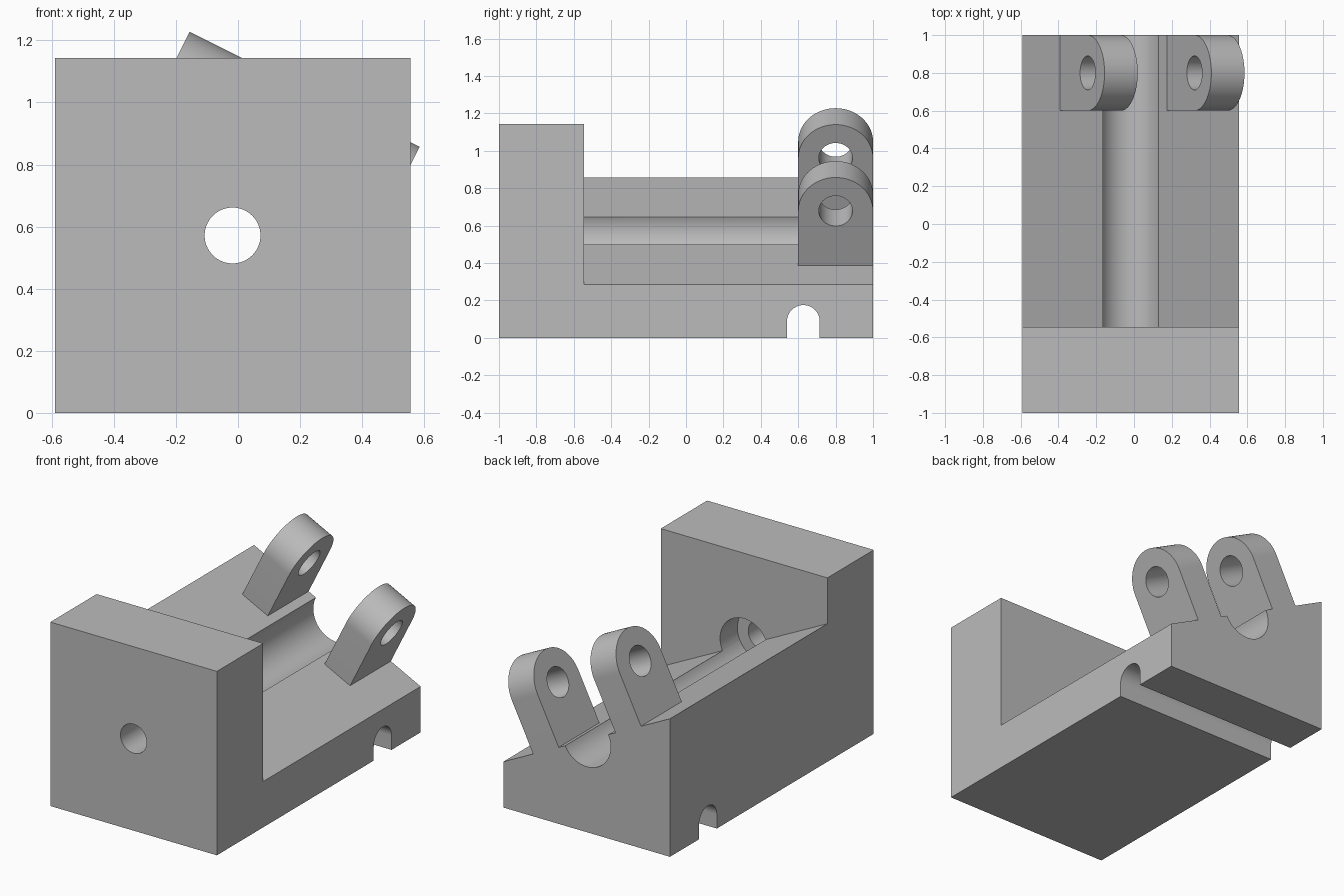
import bpy
import bmesh
from math import atan, cos, sin, pi
from mathutils import Vector

if "Cube" in bpy.data.objects:
    bpy.data.objects.remove(bpy.data.objects["Cube"])

grey = bpy.data.materials.new("plain_grey")
grey.use_nodes = True
GREY = (0.5, 0.5, 0.5, 1)
grey.diffuse_color = GREY
grey.node_tree.nodes["Principled BSDF"].inputs["Base Color"].default_value = GREY

X, Y, Z = Vector((1, 0, 0)), Vector((0, 1, 0)), Vector((0, 0, 1))
LEFT, RIGHT, HEIGHT, WALL = -0.59, 0.555, 1.143, -0.545
TILT = atan(0.5)
ALONG = Vector((cos(TILT), 0, -sin(TILT)))   # down the sloped bed
UP = Vector((sin(TILT), 0, cos(TILT)))       # out of the sloped bed
CENTRE = Vector(((LEFT + RIGHT) / 2, 0, HEIGHT / 2))


def arc(u, v, r, start, end, steps):
    return [(u + r * cos(start + (end - start) * i / steps),
             v + r * sin(start + (end - start) * i / steps)) for i in range(steps + 1)]


def circle(u, v, r, steps=64):
    return arc(u, v, r, 0, 2 * pi, steps)[:-1]


def prism(name, profile, origin, u, v, sweep):
    """Sweep a flat profile, drawn on axes u and v, along a vector."""
    bm = bmesh.new()
    face = bm.faces.new([bm.verts.new(origin + u * a + v * b) for a, b in profile])
    swept = bmesh.ops.extrude_face_region(bm, geom=[face])["geom"]
    bmesh.ops.translate(bm, vec=sweep, verts=[g for g in swept if isinstance(g, bmesh.types.BMVert)])
    bmesh.ops.recalc_face_normals(bm, faces=bm.faces)
    mesh = bpy.data.meshes.new(name)
    bm.to_mesh(mesh)
    bm.free()
    mesh.materials.append(grey)
    obj = bpy.data.objects.new(name, mesh)
    bpy.context.collection.objects.link(obj)
    return obj


def activate(obj):
    bpy.ops.object.select_all(action='DESELECT')
    obj.select_set(True)
    bpy.context.view_layer.objects.active = obj


def cut(obj, cutter):
    cutter.hide_render = True
    mod = obj.modifiers.new("cut", 'BOOLEAN')
    mod.operation, mod.solver, mod.object = 'DIFFERENCE', 'EXACT', cutter
    activate(obj)
    bpy.ops.object.modifier_apply(modifier=mod.name)
    bpy.data.objects.remove(cutter)


def smooth(obj):
    activate(obj)
    bpy.ops.object.shade_smooth_by_angle(angle=pi / 6)


# Body: upright block at the front, sloped bed behind
body = prism("body", [(LEFT, 0), (RIGHT, 0), (RIGHT, HEIGHT), (LEFT, HEIGHT)],
             Y * -1, X, Z, Y * 2)
cut(body, prism("bed_cutter", [(-1, 0), (1, 0), (1, 2), (-1, 2)],
                CENTRE + Y * WALL, ALONG, UP, Y * 2))

# Round channel ending in a counterbore, then a narrow through hole
cut(body, prism("channel_cutter", circle(0, 0, 0.165), CENTRE + Y * (WALL - 0.17),
                ALONG, UP, Y * 2))
cut(body, prism("bore_cutter", circle(0, 0, 0.09), CENTRE - Y * 1.2, X, Z, Y * 1.2))

# Round-topped slot across the underside
cut(body, prism("slot_cutter", [(0.54, -0.1), (0.715, -0.1)] + arc(0.6275, 0.0875, 0.0875, 0, pi, 32),
                X * -1, Y, Z, X * 2))
smooth(body)

# Pair of drilled, round-topped lugs standing square to the slope
lug_profile = [(0.6, 0), (1.0, 0)] + arc(0.8, 0.325, 0.2, 0, pi, 40)
for name, offset in (("right_lug", -0.417), ("left_lug", 0.215)):
    base = CENTRE + ALONG * offset
    lug = prism(name, lug_profile, base, Y, UP, ALONG * 0.196)
    cut(lug, prism("pin_cutter", circle(0.8, 0.325, 0.09), base - ALONG * 0.1, Y, UP, ALONG * 0.4))
    smooth(lug)
